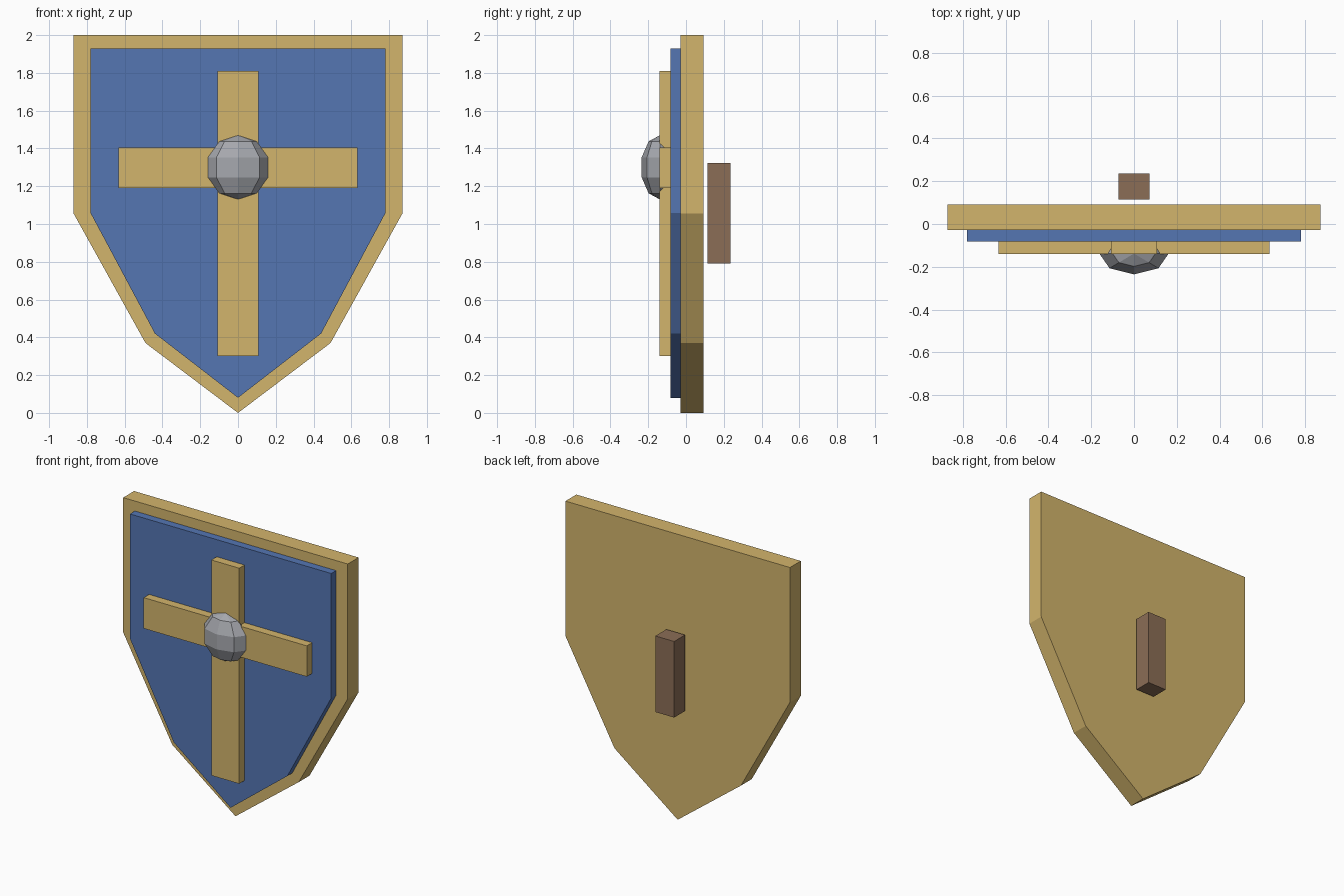
import bpy, bmesh
from mathutils import Matrix

if "Cube" in bpy.data.objects:
    bpy.data.objects.remove(bpy.data.objects["Cube"])


def material(name, rgb):
    m = bpy.data.materials.new(name)
    m.diffuse_color = (*rgb, 1)
    m.use_nodes = True
    m.node_tree.nodes["Principled BSDF"].inputs["Base Color"].default_value = m.diffuse_color
    return m


GOLD = material("gold", (0.65, 0.46, 0.15))
BLUE = material("blue", (0.09, 0.18, 0.45))
BROWN = material("brown", (0.26, 0.155, 0.093))
STEEL = material("steel", (0.38, 0.39, 0.42))


def finish(name, bm, mat):
    bmesh.ops.recalc_face_normals(bm, faces=bm.faces)
    me = bpy.data.meshes.new(name)
    bm.to_mesh(me)
    bm.free()
    me.materials.append(mat)
    ob = bpy.data.objects.new(name, me)
    bpy.context.collection.objects.link(ob)
    return ob


def plate(name, half, y0, y1, mat):
    """Extrude a left-right symmetric outline, given as its right half, along y."""
    outline = half + [(-x, z) for x, z in reversed(half) if x > 0]
    bm = bmesh.new()
    face = bm.faces.new([bm.verts.new((x, y0, z)) for x, z in outline])
    ext = bmesh.ops.extrude_face_region(bm, geom=[face])
    verts = [v for v in ext["geom"] if isinstance(v, bmesh.types.BMVert)]
    bmesh.ops.translate(bm, verts=verts, vec=(0, y1 - y0, 0))
    return finish(name, bm, mat)


def bar(name, hx, z0, z1, y0, y1, mat):
    return plate(name, [(hx, z1), (hx, z0)], y0, y1, mat)


# Shield body, whose edge shows as the gold rim, and raised blue field
plate("shield_body", [(0.87, 2.0), (0.87, 1.055), (0.49, 0.37), (0, 0)], -0.028, 0.092, GOLD)
plate("blue_field", [(0.78, 1.93), (0.78, 1.057), (0.44, 0.42), (0, 0.08)], -0.082, -0.028, BLUE)

# Cross
bar("cross_upright", 0.108, 0.30, 1.81, -0.141, -0.082, GOLD)
bar("cross_arm", 0.632, 1.19, 1.406, -0.141, -0.082, GOLD)

# Flattened faceted boss
bm = bmesh.new()
bmesh.ops.create_uvsphere(bm, u_segments=8, v_segments=5, radius=0.17,
                          matrix=Matrix.Translation((0, -0.138, 1.30)) @ Matrix.Diagonal((1, 0.6, 1, 1)))
finish("boss", bm, STEEL)

# Rear grip, standing just off the back
bar("grip", 0.073, 0.79, 1.323, 0.114, 0.235, BROWN)
